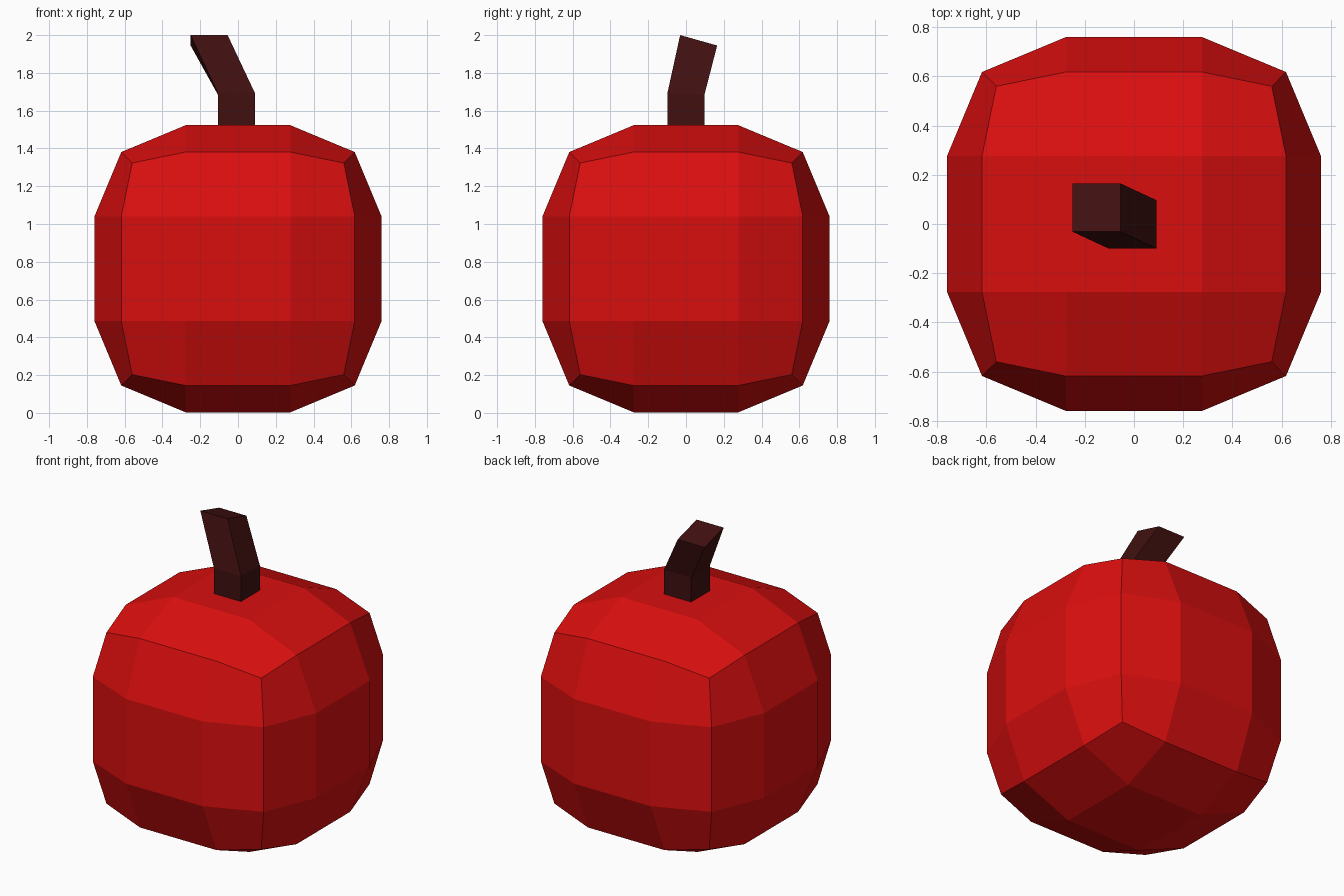
import bpy, bmesh

if "Cube" in bpy.data.objects:
    bpy.data.objects.remove(bpy.data.objects["Cube"])


def material(name, rgb):
    m = bpy.data.materials.new(name)
    m.diffuse_color = (*rgb, 1)
    m.use_nodes = True
    m.node_tree.nodes["Principled BSDF"].inputs["Base Color"].default_value = m.diffuse_color
    return m


def add_object(name, bm, mat):
    bmesh.ops.recalc_face_normals(bm, faces=bm.faces)
    me = bpy.data.meshes.new(name)
    bm.to_mesh(me)
    bm.free()
    me.materials.append(mat)
    ob = bpy.data.objects.new(name, me)
    bpy.context.collection.objects.link(ob)
    return ob


red = material("fruit red", (0.70, 0.0045, 0.0045))
brown = material("dark stem brown", (0.052, 0.005, 0.005))

# Fruit: cube cut into 3 x 3 faces per side, then rounded.
# Each vertex radius depends on whether it lies on a side, an edge or a corner.
bm = bmesh.new()
bmesh.ops.create_cube(bm, size=2)
bmesh.ops.subdivide_edges(bm, edges=bm.edges[:], cuts=2, use_grid_fill=True)
outer = {1: 0.76, 2: 0.618, 3: 0.56}
for v in bm.verts:
    n = sum(abs(c) > 0.9 for c in v.co)
    for i in range(3):
        r = outer[n] if abs(v.co[i]) > 0.9 else 0.277
        v.co[i] = r if v.co[i] > 0 else -r
    v.co.z += 0.763
add_object("fruit_body", bm, red)

# Stem: square rings (centre x, centre y, front z, back z) bending to the back left
bm = bmesh.new()
rings = []
for cx, cy, zf, zb in ((-0.007, -0.001, 1.5, 1.5),
                       (-0.007, -0.001, 1.69, 1.682),
                       (-0.153, 0.067, 2.0, 1.945)):
    h = 0.098
    rings.append([bm.verts.new((cx + sx * h, cy + sy * h, zf if sy < 0 else zb))
                  for sx, sy in ((-1, -1), (1, -1), (1, 1), (-1, 1))])
bm.faces.new(rings[0])
bm.faces.new(rings[-1])
for a, b in zip(rings, rings[1:]):
    for i in range(4):
        j = (i + 1) % 4
        bm.faces.new((a[i], a[j], b[j], b[i]))
add_object("stem", bm, brown)
